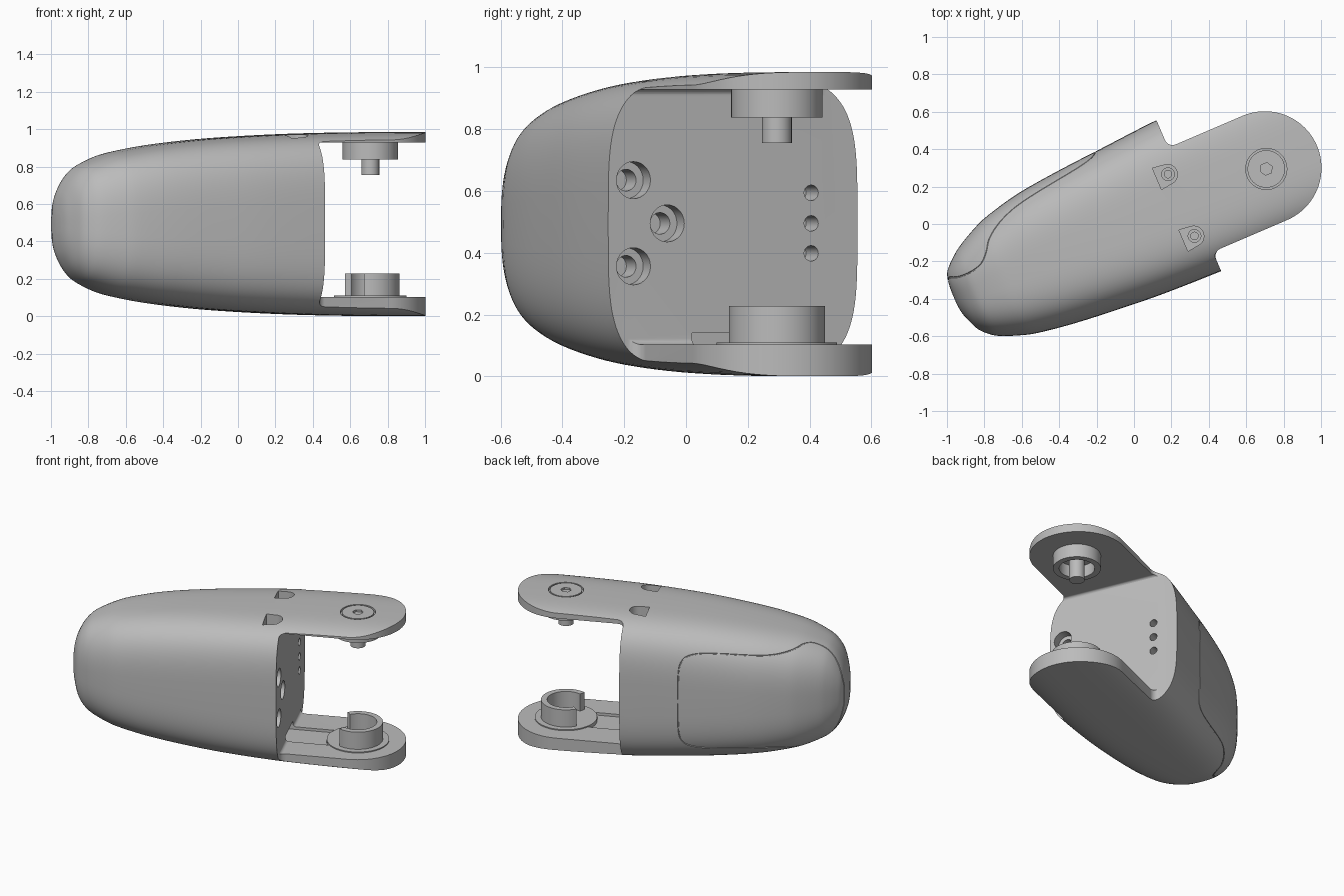
import bpy, bmesh, math
from mathutils import Matrix, Vector

cube = bpy.data.objects.get("Cube")
if cube:
    bpy.data.objects.remove(cube, do_unlink=True)

TURN = Matrix.Rotation(math.radians(23.2), 4, 'Z')
MID = 0.4925      # height of the centre line
FACE = 0.329      # flat end face of the body
TIP = 0.761       # centre of the rounded arm ends
ARM = 0.303       # half width of the arms
HINGE = (0.766, -0.008)

grey = bpy.data.materials.new("plain_grey")
grey.use_nodes = True
grey.diffuse_color = (0.5, 0.5, 0.5, 1)
grey.node_tree.nodes["Principled BSDF"].inputs["Base Color"].default_value = (0.5, 0.5, 0.5, 1)


def finish(bm, name):
    bmesh.ops.recalc_face_normals(bm, faces=bm.faces)
    mesh = bpy.data.meshes.new(name)
    bm.to_mesh(mesh)
    bm.free()
    mesh.materials.append(grey)
    obj = bpy.data.objects.new(name, mesh)
    bpy.context.collection.objects.link(obj)
    obj.matrix_world = TURN
    return obj


def prism(name, outline, z0, z1):
    bm = bmesh.new()
    face = bm.faces.new([bm.verts.new((x, y, z0)) for x, y in outline])
    up = bmesh.ops.extrude_face_region(bm, geom=[face])["geom"]
    bmesh.ops.translate(bm, vec=(0, 0, z1 - z0),
                        verts=[g for g in up if isinstance(g, bmesh.types.BMVert)])
    return finish(bm, name)


def arc(cx, cy, r, a0, a1, n=12):
    steps = [math.radians(a0 + (a1 - a0) * i / n) for i in range(n + 1)]
    return [(cx + r * math.cos(a), cy + r * math.sin(a)) for a in steps]


def disc(name, centre, r, z0, z1, sides=48):
    return prism(name, arc(*centre, r, 0, 360, sides)[:-1], z0, z1)


def drill(v, z, r, depth):
    bm = bmesh.new()
    place = Matrix.Translation((FACE, v, z)) @ Matrix.Rotation(math.pi / 2, 4, 'Y')
    bmesh.ops.create_cone(bm, cap_ends=True, segments=28, radius1=r, radius2=r,
                          depth=2 * depth, matrix=place)
    return finish(bm, "drill")


def cut(obj, cutter):
    mod = obj.modifiers.new("cut", 'BOOLEAN')
    mod.operation, mod.solver, mod.object = 'DIFFERENCE', 'EXACT', cutter
    bpy.context.view_layer.update()
    with bpy.context.temp_override(object=obj, active_object=obj):
        bpy.ops.object.modifier_apply(modifier=mod.name)
    bpy.data.objects.remove(cutter, do_unlink=True)


def spline(points, steps):
    pts = [Vector(p) for p in points]
    out = []
    for i in range(len(pts) - 1):
        a, b, c, d = pts[max(i - 1, 0)], pts[i], pts[i + 1], pts[min(i + 2, len(pts) - 1)]
        for k in range(steps):
            t = k / steps
            out.append(b + (c - a) * t / 2 + (2 * a - 5 * b + 4 * c - d) * t * t / 2
                       + (3 * b - a - 3 * c + d) * t ** 3 / 2)
    return out + [pts[-1]]


# Body sections: position, right edge, left edge, half height
ROWS = spline([
    (-1.04, -.02, .05, .05), (-1.034, -.07, .11, .11), (-1.02, -.115, .155, .17),
    (-.99, -.185, .19, .235), (-.95, -.23, .225, .285), (-.9, -.265, .26, .32),
    (-.8, -.305, .312, .362), (-.7, -.333, .35, .388), (-.5, -.363, .395, .422),
    (-.25, -.387, .422, .45), (0, -.405, .44, .468), (.33, -.415, .463, .483),
    (.7, -.42, .47, .491), (1.15, -.42, .47, .4925)], 4)


def ramp(u, start, length):
    return min(1, max(0, (u - start) / length))


def skin(row, angle):
    # The section grows squarer from the nose to the arms
    u, lo, hi, h = row
    n = 2.65 + 0.7 * ramp(u, -1.04, 0.5) + 0.65 * ramp(u, -0.5, 0.8)
    c, s = math.cos(angle), math.sin(angle)
    v = (lo + hi) / 2 + (hi - lo) / 2 * math.copysign(abs(c) ** (2 / n), c)
    return Vector((u, v, MID + h * math.copysign(abs(s) ** (2 / n), s)))


def row_at(u):
    for a, b in zip(ROWS, ROWS[1:]):
        if a[0] <= u <= b[0]:
            return a.lerp(b, (u - a[0]) / (b[0] - a[0]))
    return ROWS[0]


# Shell lofted from the nose to the tips of both arms
SIDES = 112
bm = bmesh.new()
rings = [[bm.verts.new(skin(r, math.tau * i / SIDES)) for i in range(SIDES)] for r in ROWS]
for a, b in zip(rings, rings[1:]):
    for i in range(SIDES):
        j = (i + 1) % SIDES
        bm.faces.new((a[i], a[j], b[j], b[i]))
bm.faces.new(rings[0])
bm.faces.new(rings[-1])
body = finish(bm, "body_with_arms")

# Gap between the arms, with filleted roots
f = 0.02
low, high = 0.103, 0.928
side = (arc(FACE + f, low + f, f, 270, 180, 6) + arc(FACE + f, high - f, f, 180, 90, 6)
        + [(1.4, high), (1.4, low)])
gap = prism("gap", side, -0.7, 0.7)
gap.data.transform(Matrix.Rotation(math.pi / 2, 4, 'X'))
cut(body, gap)

# Rounded plan of the arms
r = 0.045
half = [(FACE, 0.7)] + arc(FACE + r, ARM + r, r, 180, 270, 8)
plan = (half + arc(TIP, 0, ARM, 90, -90, 48)
        + [(u, -v) for u, v in reversed(half)] + [(1.4, -0.7), (1.4, 0.7)])
cut(body, prism("plan", plan, -0.2, 1.2))

# Fine groove around the side panel: position and angle about the long axis
upper = [(-.04, 0), (-.043, 12), (-.055, 20), (-.09, 27), (-.17, 32), (-.3, 35), (-.42, 37),
         (-.56, 40), (-.66, 46), (-.74, 56), (-.79, 68), (-.85, 74), (-.94, 70),
         (-1.0, 57), (-1.028, 32), (-1.033, 0)]
loop = upper + [(u, -t) for u, t in reversed(upper[1:-1])] + upper[:1]
path = [skin(row_at(p[0]), math.radians(p[1])) for p in spline([(u, t, 0) for u, t in loop], 4)][:-1]
bm = bmesh.new()
tube = []
for i, p in enumerate(path):
    along = (path[(i + 1) % len(path)] - path[i - 1]).normalized()
    out = Vector((min(0, p.x + 0.5), p.y, p.z - MID))
    across = along.cross(out).normalized()
    out = across.cross(along)
    tube.append([bm.verts.new(p + 0.004 * (across * math.cos(a) + out * math.sin(a)))
                 for a in (math.tau * k / 6 for k in range(6))])
for i, ring in enumerate(tube):
    nxt = tube[(i + 1) % len(tube)]
    for k in range(6):
        bm.faces.new((ring[k], ring[(k + 1) % 6], nxt[(k + 1) % 6], nxt[k]))
cut(body, finish(bm, "groove"))

# Holes in the end face
for v, z in ((-.326, .635), (-.207, .495), (-.326, .356)):
    cut(body, drill(v, z, .06, .06))
    cut(body, drill(v, z, .035, .14))
for z in (.594, .495, .398):
    cut(body, drill(.3, z, .025, .1))

# Cable channel along the lower arm
cut(body, prism("channel", [(.2, -.12), (.66, -.12), (.66, .1), (.2, .1)], .085, .14))

# Screw pockets on the upper side, each with a hole in its floor
for v in (.173, -.186):
    shape = arc(.268, v, .054, -90, 90, 16) + [(.208, v + .062), (.208, v - .062)]
    cut(body, prism("pocket", shape, .89, 1.1))
    cut(body, disc("wide_hole", (.272, v), .034, .875, 1.1, 24))
    cut(body, disc("narrow_hole", (.272, v), .02, .82, 1.1, 24))

# Seat and hinge screw in the upper arm
cut(body, disc("seat", HINGE, .11, .965, 1.1))
head = disc("hinge_screw", HINGE, .1, .96, .983)
cut(head, disc("socket", HINGE, .034, .97, 1.1, 6))

# Hollow boss and pin below the upper arm
boss = disc("upper_boss", HINGE, .148, .838, .935)
cut(boss, disc("bore", HINGE, .11, .8, .92))
disc("hinge_pin", HINGE, .048, .755, .93)

# Open cup on the lower arm, its gap facing the body
disc("lower_washer", HINGE, .195, .08, .11)
cup = disc("lower_cup", HINGE, .156, .1, .228, 64)
cut(cup, disc("bore", HINGE, .118, .05, .4))
cut(cup, prism("opening", [HINGE] + arc(*HINGE, .4, 126, 234, 8), .05, .4))

# Smooth curved surfaces, keeping crisp edges
bpy.ops.object.select_all(action='DESELECT')
for obj in bpy.context.scene.objects:
    if obj.type == 'MESH' and grey.name in obj.data.materials:
        obj.select_set(True)
        bpy.context.view_layer.objects.active = obj
bpy.ops.object.shade_smooth_by_angle(angle=math.radians(30))
